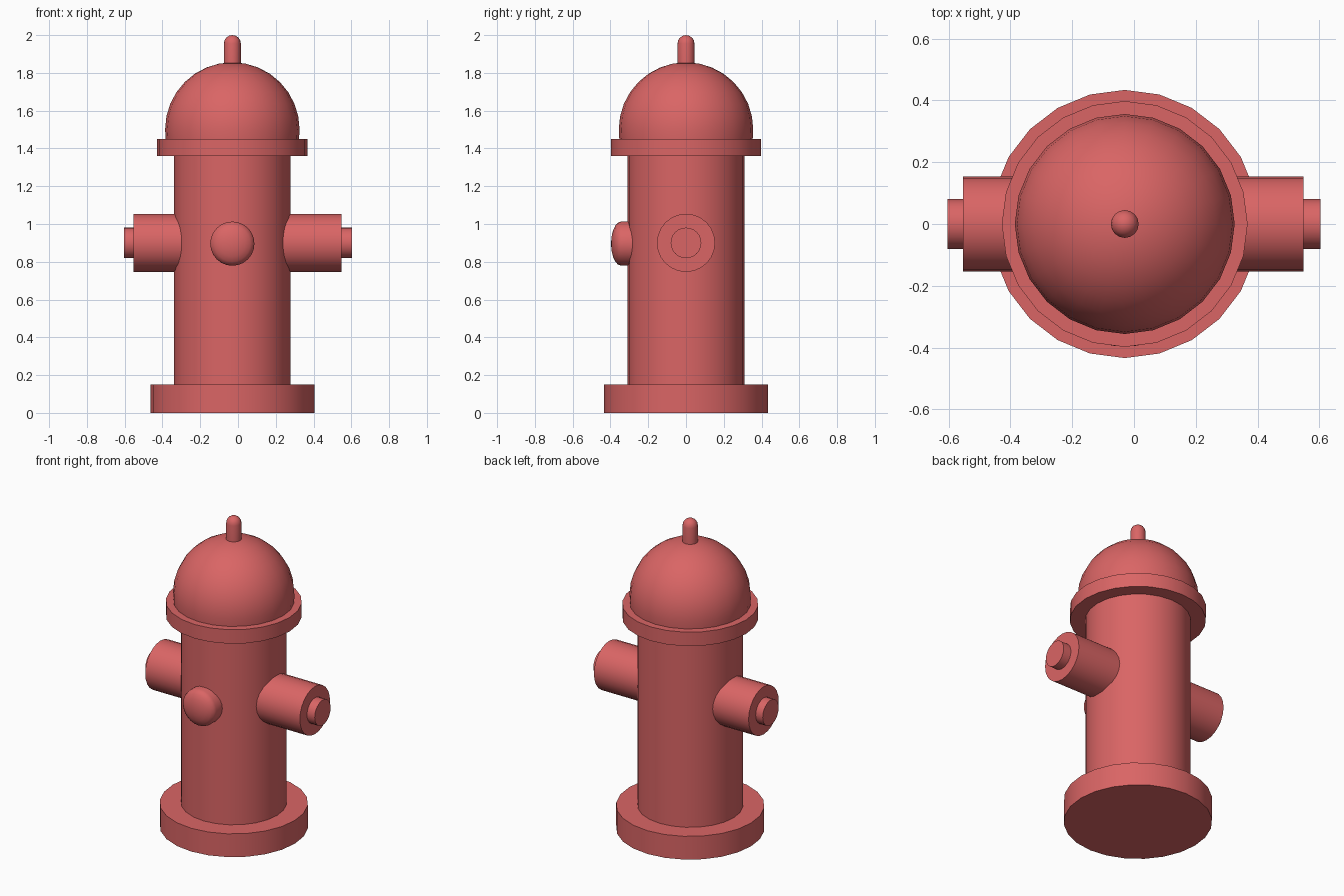
import bpy, bmesh
from math import sin, cos, pi, radians
from mathutils import Matrix, Vector

if "Cube" in bpy.data.objects:
    bpy.data.objects.remove(bpy.data.objects["Cube"])

CX = -0.03   # axis of the barrel
SEG = 24

red = bpy.data.materials.new("hydrant_red")
red.diffuse_color = (0.7, 0.13, 0.13, 1)
red.use_nodes = True
red.node_tree.nodes["Principled BSDF"].inputs["Base Color"].default_value = red.diffuse_color


def lathe(name, profile, origin=(0, 0, 0), axis=(0, 0, 1), seg=SEG):
    """Revolve (radius, height) points around an axis into a closed solid."""
    bm = bmesh.new()
    rings = []
    for r, h in profile:
        if r < 1e-5:
            rings.append([bm.verts.new((0, 0, h))])
        else:
            rings.append([bm.verts.new((r * cos(2 * pi * i / seg), r * sin(2 * pi * i / seg), h))
                          for i in range(seg)])
    for a, b in zip(rings, rings[1:]):
        for i in range(seg):
            j = (i + 1) % seg
            if len(b) == 1:
                bm.faces.new((a[i], a[j], b[0]))
            else:
                bm.faces.new((a[i], a[j], b[j], b[i]))
    bm.faces.new(rings[0][::-1])
    if len(rings[-1]) > 1:
        bm.faces.new(rings[-1])
    rot = Vector((0, 0, 1)).rotation_difference(Vector(axis)).to_matrix().to_4x4()
    bm.transform(Matrix.Translation(origin) @ rot)
    bmesh.ops.recalc_face_normals(bm, faces=bm.faces)
    mesh = bpy.data.meshes.new(name)
    bm.to_mesh(mesh)
    bm.free()
    mesh.materials.append(red)
    ob = bpy.data.objects.new(name, mesh)
    bpy.context.collection.objects.link(ob)
    bpy.ops.object.select_all(action='DESELECT')
    ob.select_set(True)
    bpy.context.view_layer.objects.active = ob
    bpy.ops.object.shade_smooth_by_angle(angle=radians(35))
    return ob


def cap(radius, height, z, steps, start=0.0):
    """Profile points of a rounded cap, from the start angle up to the pole."""
    angles = [start + (pi / 2 - start) * i / steps for i in range(steps + 1)]
    return [(radius * cos(a), z + height * sin(a)) for a in angles]


# Upright parts, stacked around the barrel axis
column = (CX, 0, 0)
lathe("base", [(0.434, 0), (0.434, 0.15)], column)
lathe("barrel", [(0.309, 0.15), (0.309, 1.36)], column)
lathe("collar", [(0.398, 1.36), (0.398, 1.45)], column)
lathe("dome", [(0.353, 1.45)] + cap(0.356, 0.356, 1.5, 8), column)
lathe("top_knob", [(0.045, 1.83)] + cap(0.045, 0.045, 1.955, 4), column, seg=16)

# Side outlets with their small end nuts
for side, x, end in (("left", -1, 0.554), ("right", 1, 0.549)):
    lathe(side + "_outlet", [(0.154, 0.2), (0.154, end)], (0, 0, 0.9), (x, 0, 0))
    lathe(side + "_nut", [(0.081, end - 0.02), (0.081, 0.604)], (0, 0, 0.9), (x, 0, 0))

# Front plug with a shallow rounded face
lathe("front_plug", [(0.117, 0.25)] + cap(0.117, 0.054, 0.343, 5), (CX, 0, 0.896), (0, -1, 0))
